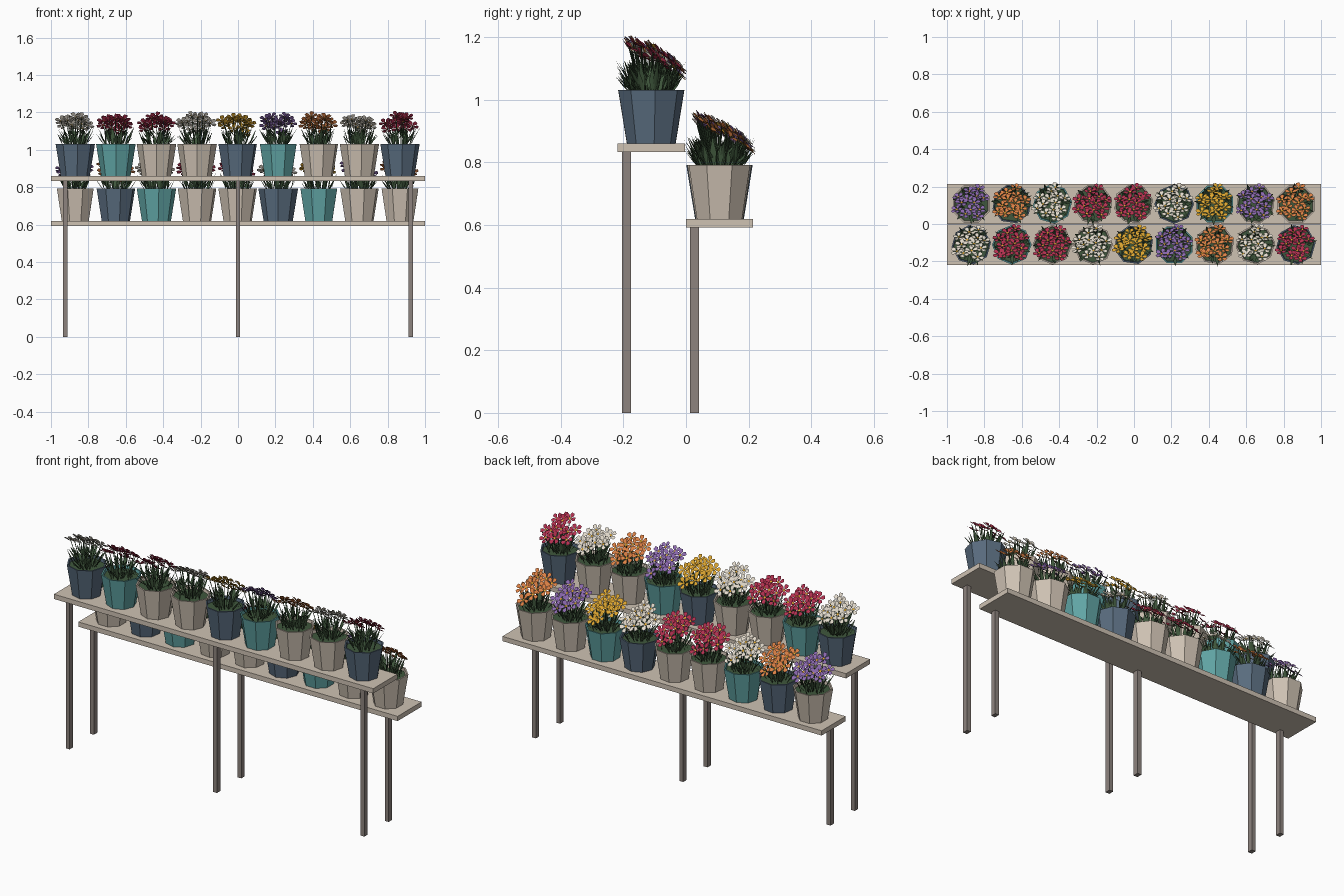
import bpy, bmesh, math, random
from mathutils import Vector, Matrix

if "Cube" in bpy.data.objects:
    bpy.data.objects.remove(bpy.data.objects["Cube"], do_unlink=True)
random.seed(4)


def material(name, *rgb):
    m = bpy.data.materials.new(name)
    m.use_nodes = True
    m.diffuse_color = (*rgb, 1)
    m.node_tree.nodes["Principled BSDF"].inputs["Base Color"].default_value = (*rgb, 1)
    return m


BEIGE = material("beige", 0.62, 0.54, 0.45)
WOOD = material("grey_wood", 0.27, 0.23, 0.21)
BLUE = material("slate_blue", 0.10, 0.15, 0.21)
TEAL = material("teal", 0.12, 0.38, 0.38)
GREEN = material("leaf_green", 0.05, 0.095, 0.045)
WHITE = material("white_petal", 0.76, 0.70, 0.60)
RED = material("red_petal", 0.45, 0.03, 0.08)
YELLOW = material("yellow_petal", 0.72, 0.38, 0.03)
PURPLE = material("purple_petal", 0.26, 0.14, 0.43)
ORANGE = material("orange_petal", 0.72, 0.22, 0.06)


def finish(bm, name, mats, location=(0, 0, 0)):
    mesh = bpy.data.meshes.new(name)
    bm.to_mesh(mesh)
    bm.free()
    for m in mats:
        mesh.materials.append(m)
    ob = bpy.data.objects.new(name, mesh)
    ob.location = location
    bpy.context.collection.objects.link(ob)
    return ob


def box(name, mat, center, size):
    bm = bmesh.new()
    bmesh.ops.create_cube(bm, size=1)
    bmesh.ops.scale(bm, vec=size, verts=bm.verts)
    return finish(bm, name, [mat], center)


def face(bm, points, index=0):
    f = bm.faces.new([bm.verts.new(p) for p in points])
    f.material_index = index


def pot(name, mat, location):
    # eight-sided tapered wall, rim, inner wall and planted surface
    bm = bmesh.new()
    phase = random.choice((0, 0.12, 0.25, 0.39))
    rings = []
    for r, z in ((0.078, 0), (0.106, 0.172), (0.098, 0.172), (0.095, 0.155)):
        rings.append([bm.verts.new((r * math.cos(phase + k * math.pi / 4),
                                    r * math.sin(phase + k * math.pi / 4), z)) for k in range(8)])
    for a, b in zip(rings, rings[1:]):
        for k in range(8):
            j = (k + 1) % 8
            bm.faces.new((a[k], a[j], b[j], b[k]))
    bm.faces.new(rings[0][::-1])
    bm.faces.new(rings[-1]).material_index = 1
    finish(bm, name, [mat, GREEN], location)


def leaf(bm, base, tip, width):
    # folded blade, widest below the middle
    axis = tip - base
    side = axis.cross(Vector((0, 0, 1))).normalized() * width
    mid = base.lerp(tip, 0.5)
    fold = mid - Vector((0, 0, 0.004))
    face(bm, (base, mid + side, tip, fold))
    face(bm, (base, fold, tip, mid - side))


def stem(bm, base, tip):
    corners = [Vector((math.cos(a), math.sin(a), 0)) * 0.0022 for a in (0, 2.1, 4.2)]
    for k in range(3):
        p, q = corners[k], corners[(k + 1) % 3]
        face(bm, (base + p, base + q, tip + q, tip + p))


def flower(bm, center, normal, radius):
    # five broad cupped petals around a small yellow eye
    turn = Vector((0, 0, 1)).rotation_difference(normal).to_matrix()
    turn = turn @ Matrix.Rotation(random.uniform(0, 6.28), 3, 'Z')

    def at(a, r, h):
        return center + turn @ Vector((r * math.cos(a), r * math.sin(a), h)) * radius

    for k in range(5):
        a = k * math.tau / 5
        face(bm, (at(a, 0.05, 0), at(a - 0.5, 0.72, 0.16), at(a - 0.25, 1.02, 0.24),
                  at(a + 0.25, 1.02, 0.24), at(a + 0.5, 0.72, 0.16)))
    face(bm, [at(k * math.tau / 6, 0.2, 0.11) for k in range(6)], 1)


def plant(label, petal, location):
    # heads lean backward over a tuft of upright leaves
    greens, heads = bmesh.new(), bmesh.new()
    count = 13
    for k in range(count):
        a = k * 2.4 + random.uniform(-0.2, 0.2)
        r = 0.088 * math.sqrt((k + 0.4) / count)
        x, y = r * math.cos(a), r * math.sin(a)
        top = Vector((x, y + 0.005, 0.291 - 0.45 * y - 2.5 * r * r + random.uniform(-0.015, 0.015)))
        base = Vector((x * 0.45, y * 0.45, 0.155))
        normal = Vector((x * 3, 0.72 + y * 2, 0.72)).normalized()
        flower(heads, top, normal, random.uniform(0.03, 0.036))
        stem(greens, base, top)
        start = base.lerp(top, 0.4)
        b = a + random.uniform(-1.5, 1.5)
        leaf(greens, start, start + Vector((0.035 * math.cos(b), 0.035 * math.sin(b), 0.04)), 0.007)
    for k in range(26):
        a = k * 2.4 + random.uniform(-0.3, 0.3)
        out = Vector((math.cos(a), math.sin(a), 0))
        reach = random.uniform(0.06, 0.118)
        base = out * random.uniform(0.03, 0.07) + Vector((0, 0, 0.155))
        tip = out * reach + Vector((0, 0, random.uniform(0.21, 0.27)))
        leaf(greens, base, tip, random.uniform(0.008, 0.012))
    finish(greens, "foliage_" + label, [GREEN], location)
    finish(heads, "flowers_" + label, [petal, YELLOW], location)


# shelves, each with three legs and a row of nine pots
tiers = (
    ("upper", -0.111, 0.86, -0.19,
     (BLUE, TEAL, BEIGE, BEIGE, BLUE, TEAL, BEIGE, BEIGE, BLUE),
     (WHITE, RED, RED, WHITE, YELLOW, PURPLE, ORANGE, WHITE, RED)),
    ("lower", 0.107, 0.62, 0.027,
     (BEIGE, BLUE, TEAL, BEIGE, BEIGE, BLUE, TEAL, BEIGE, BEIGE),
     (PURPLE, ORANGE, WHITE, RED, RED, WHITE, YELLOW, PURPLE, ORANGE)),
)
for tier, y, top, leg_y, pots, petals in tiers:
    box("shelf_" + tier, BEIGE, (0, y, top - 0.0135), (2, 0.215, 0.027))
    for side, x in (("right", -0.923), ("middle", 0), ("left", 0.923)):
        height = top - 0.027
        box(f"leg_{tier}_{side}", WOOD, (x, leg_y, height / 2), (0.024, 0.03, height))
    for i in range(9):
        spot = ((i - 4) * 0.217 - 0.002, y, top)
        pot(f"pot_{tier}_{i + 1}", pots[i], spot)
        plant(f"{tier}_{i + 1}", petals[i], spot)
